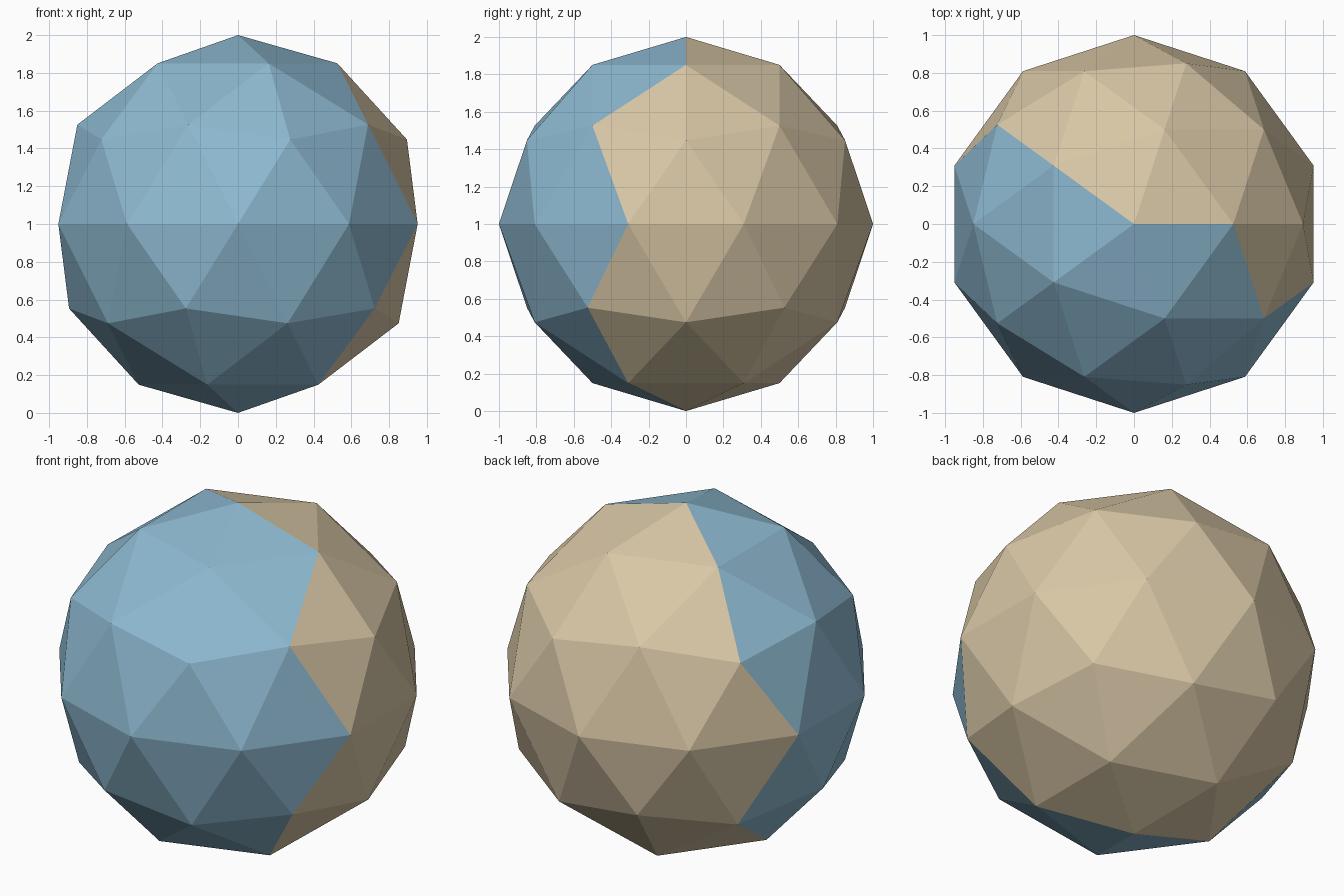
import bpy
import math

if "Cube" in bpy.data.objects:
    bpy.data.objects.remove(bpy.data.objects["Cube"])


def flat_colour(name, rgb):
    mat = bpy.data.materials.new(name)
    mat.diffuse_color = (*rgb, 1.0)
    mat.use_nodes = True
    mat.node_tree.nodes["Principled BSDF"].inputs["Base Color"].default_value = mat.diffuse_color
    return mat


# Faceted ball standing on its lowest point
bpy.ops.mesh.primitive_ico_sphere_add(subdivisions=2, radius=1.0, location=(0, 0, 1))
ball = bpy.context.object
ball.name = "two_tone_ball"
ball.data.materials.append(flat_colour("sky blue", (0.27, 0.49, 0.64)))
ball.data.materials.append(flat_colour("sand", (0.69, 0.57, 0.38)))

# Two colours, split by an upright plane through the middle
angle = math.radians(60)
for face in ball.data.polygons:
    side = face.center.x * math.cos(angle) + face.center.y * math.sin(angle)
    face.material_index = 1 if side > 0 else 0
    face.use_smooth = False
